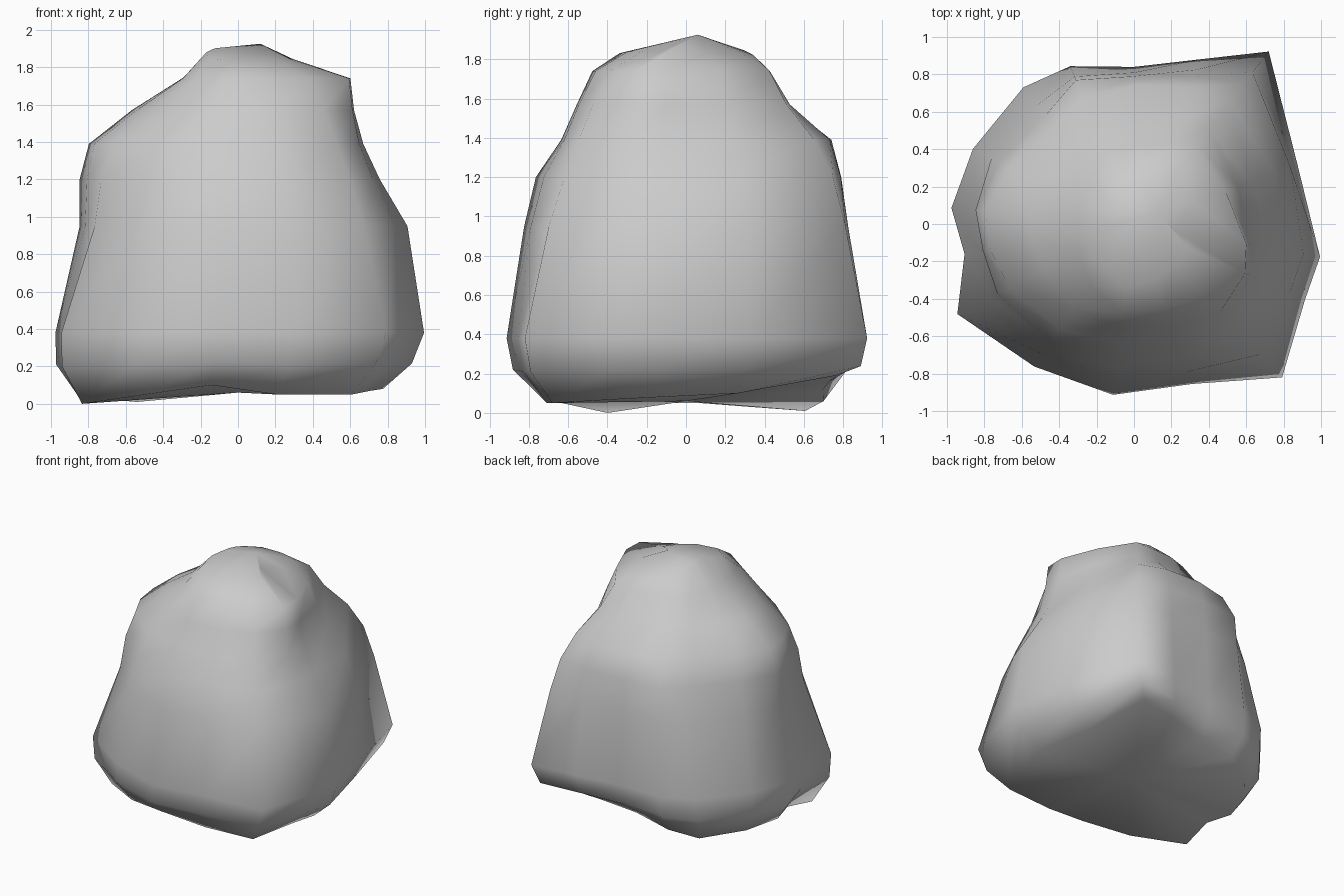
import bpy, bmesh
from math import cos, sin, radians

# Directions (degrees from +x) following the boulder's corners and hollows
ANGLES = [-10, 20, 52, 68, 90, 112, 129, 155, 175, 190, 207, 235, 263, 290, 314, 336]

# Uneven heights of the underside rim
RIM_Z = [.08, .10, .19, .16, .12, .06, .01, .03, .05, .05, 0, .05, .10, .05, .05, .07]

# Cross-sections from the widest part to the shoulder: height, radius per direction
SECTIONS = [
    (0.38, [1.01, .93, 1.17, .95, .84, .91, .94, .95, .98, .92, 1.06, .93, .92, .91, 1.14, 1.0]),
    (0.95, [.92, .89, 1.03, .89, .81, .85, .82, .84, .85, .83, .86, .85, .83, .84, .97, .91]),
    (1.20, [.77, .80, .95, .85, .79, .83, .75, .79, .85, .82, .82, .77, .77, .77, .86, .79]),
    (1.39, [.68, .66, .83, .79, .74, .73, .67, .73, .80, .78, .75, .69, .64, .66, .76, .71]),
    (1.57, [.63, .59, .65, .57, .51, .52, .51, .52, .57, .55, .54, .55, .56, .58, .66, .67]),
    (1.74, [.61, .52, .54, .46, .42, .40, .36, .32, .30, .30, .33, .40, .48, .49, .54, .65]),
]
SUMMIT = [.22, .34, .41, .37, .30, .20, .16, .13, .12, .14, .19, .28, .34, .32, .31, .32]

bm = bmesh.new()
n = len(ANGLES)


def ring(radii, height, scale=1, shift=0):
    """Ring of vertices; height is a function of index and radius."""
    return [bm.verts.new((scale * r * cos(radians(a)) + shift, scale * r * sin(radians(a)), height(i, r)))
            for i, (a, r) in enumerate(zip(ANGLES, radii))]


# Foot: the widest section pulled in towards the rim
foot = SECTIONS[0][1]
rings = [ring(foot, lambda i, r: RIM_Z[i], .83, -.05),
         ring(foot, lambda i, r: .20 + .2 * RIM_Z[i], .965, -.03)]
# Body
rings += [ring(radii, lambda i, r: z) for z, radii in SECTIONS]
# Summit edge: lower where it reaches further out
rings.append(ring(SUMMIT, lambda i, r: 1.94 - .32 * r))

# Skin between neighbouring rings
for low, high in zip(rings, rings[1:]):
    for i in range(n):
        j = (i + 1) % n
        bm.faces.new((low[i], low[j], high[j], high[i]))

# Close the summit and the underside
peak = bm.verts.new((.12, .06, 1.925))
base = bm.verts.new((0, 0, .06))
for i in range(n):
    j = (i + 1) % n
    bm.faces.new((rings[-1][i], rings[-1][j], peak))
    bm.faces.new((rings[0][j], rings[0][i], base))

bmesh.ops.recalc_face_normals(bm, faces=bm.faces)
for f in bm.faces:
    f.smooth = True

mesh = bpy.data.meshes.new("boulder")
bm.to_mesh(mesh)
bm.free()
boulder = bpy.data.objects.new("boulder", mesh)
bpy.context.collection.objects.link(boulder)
